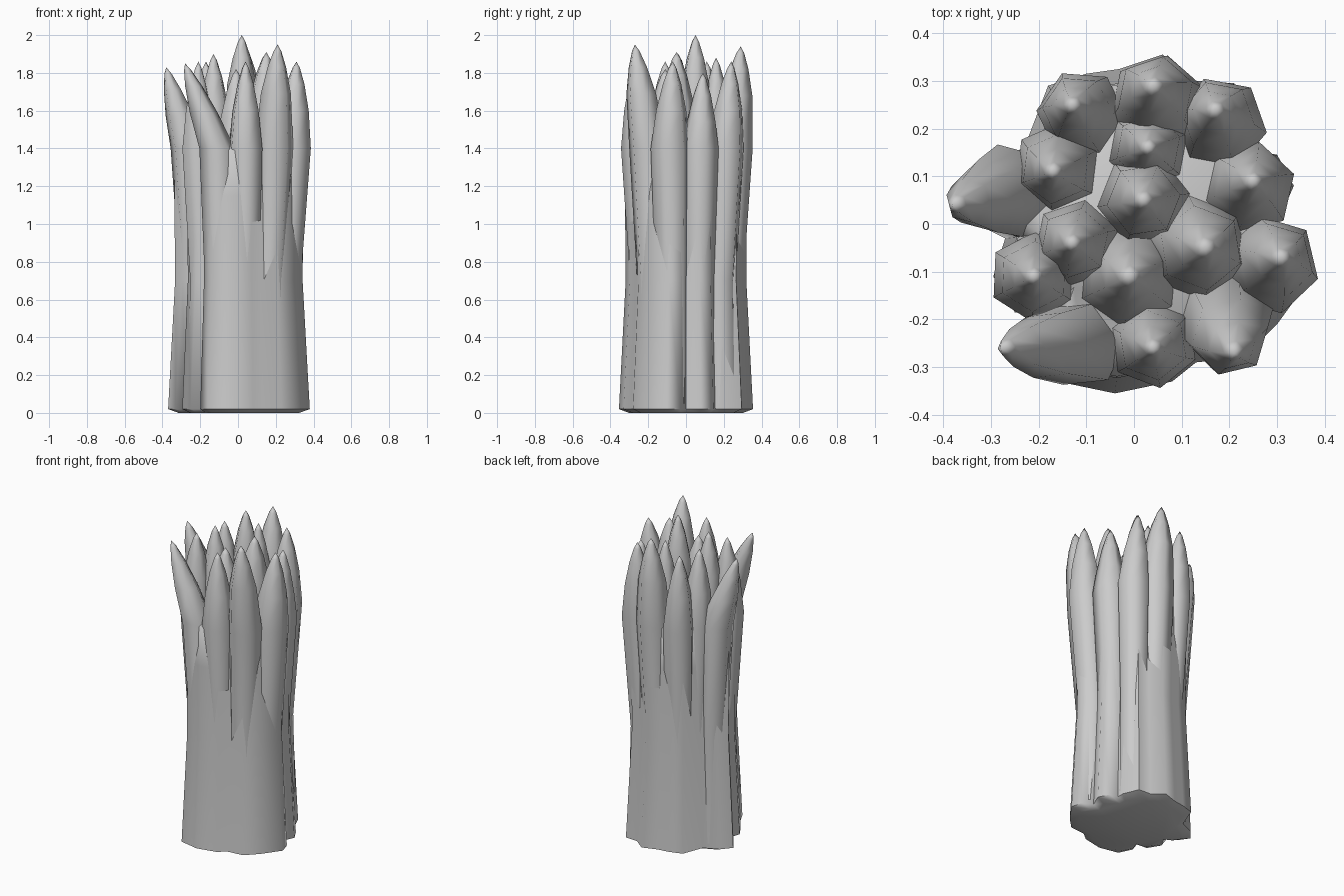
import bpy, bmesh, math
from mathutils import Vector

cube = bpy.data.objects.get("Cube")
if cube:
    bpy.data.objects.remove(cube, do_unlink=True)

GREY = (0.6, 0.6, 0.6, 1)
grey = bpy.data.materials.new("plain grey")
grey.use_nodes = True
grey.diffuse_color = GREY
grey.node_tree.nodes["Principled BSDF"].inputs["Base Color"].default_value = GREY


def loft(name, rings, tip=None, angle=75):
    """Skin a stack of equal rings, closed below and above (flat or at a tip)."""
    bm = bmesh.new()
    rows = [[bm.verts.new(p) for p in ring] for ring in rings]
    n = len(rows[0])
    for low, high in zip(rows, rows[1:]):
        for i in range(n):
            j = (i + 1) % n
            bm.faces.new((low[i], low[j], high[j], high[i]))
    bm.faces.new(rows[0][::-1])
    if tip:
        point = bm.verts.new(tip)
        for i in range(n):
            bm.faces.new((rows[-1][i], rows[-1][(i + 1) % n], point))
    else:
        bm.faces.new(rows[-1])
    bmesh.ops.recalc_face_normals(bm, faces=bm.faces)
    mesh = bpy.data.meshes.new(name)
    bm.to_mesh(mesh)
    bm.free()
    mesh.materials.append(grey)
    obj = bpy.data.objects.new(name, mesh)
    bpy.context.collection.objects.link(obj)
    bpy.ops.object.select_all(action='DESELECT')
    bpy.context.view_layer.objects.active = obj
    obj.select_set(True)
    bpy.ops.object.shade_smooth_by_angle(angle=math.radians(angle))


# Stalks stay inside the core low down and emerge above: (height, scale)
STALK = [(0.05, 0.9), (0.7, 0.86), (1.4, 1.0)]
# Pointed end: (distance below tip, share of the stalk radius)
POINT = [(0.26, 0.78), (0.12, 0.48), (0.035, 0.2)]


def spear(name, x, y, radius, tip):
    tip = Vector(tip)
    shoulder = Vector((x, y, STALK[-1][0]))
    turn = math.atan2(y, x)

    def ring(center, r):
        return [center + Vector((math.cos(turn + i * math.tau / 6),
                                 math.sin(turn + i * math.tau / 6), 0)) * r
                for i in range(6)]

    rings = [ring(Vector((x * s, y * s, z)), radius * s) for z, s in STALK]
    for drop, share in POINT:
        t = 1 - drop / (tip.z - shoulder.z)
        rings.append(ring(shoulder.lerp(tip, t), radius * share))
    loft(name, rings, tip)


# Outer spears: stalk x, y, radius, then the tip
OUTER = [
    (-.26, .07, .10, (-.38, .04, 1.83)),
    (-.21, -.11, .095, (-.21, -.11, 1.86)),
    (-.11, -.25, .095, (-.28, -.26, 1.85)),
    (.04, -.25, .095, (.04, -.26, 1.86)),
    (.19, -.20, .105, (.21, -.27, 1.95)),
    (.285, -.085, .105, (.31, -.07, 1.86)),
    (.24, .075, .10, (.25, .09, 1.80)),
    (.18, .21, .10, (.17, .24, 1.86)),
    (.05, .25, .105, (.04, .29, 1.94)),
    (-.11, .23, .095, (-.13, .25, 1.86)),
    (-.16, .12, .095, (-.17, .11, 1.86)),
]
# Inner spears
INNER = [
    (-.12, -.04, .095, (-.13, -.04, 1.90)),
    (-.01, -.11, .115, (-.01, -.11, 1.82)),
    (.13, -.05, .115, (.15, -.05, 1.91)),
    (.02, .05, .10, (.02, .05, 2.0)),
    (.03, .16, .09, (.03, .16, 1.88)),
]
for label, group in (("outer_spear", OUTER), ("inner_spear", INNER)):
    for number, values in enumerate(group, 1):
        spear(f"{label}_{number}", *values)

# Lobed core that merges the stalks and forms the floor between the tips
OUTLINE = [(-.37, .06), (-.32, .12), (-.23, .16), (-.18, .29), (-.1, .315),
           (-.03, .325), (.06, .355), (.13, .3), (.21, .295), (.25, .2),
           (.25, .155), (.3, .145), (.335, .08), (.3, 0), (.36, -.03),
           (.38, -.1), (.3, -.21), (.23, -.28), (.13, -.29), (.08, -.33),
           (-.04, -.355), (-.16, -.33), (-.2, -.25), (-.18, -.19),
           (-.25, -.185), (-.295, -.11), (-.27, -.03), (-.33, 0)]
SECTIONS = [(0, 0.85), (0.02, 1.0), (0.7, 0.9), (1.15, 0.91), (1.39, 0.9), (1.44, 0.7)]
loft("core", [[(x * s, y * s, z) for x, y in OUTLINE] for z, s in SECTIONS], angle=60)
